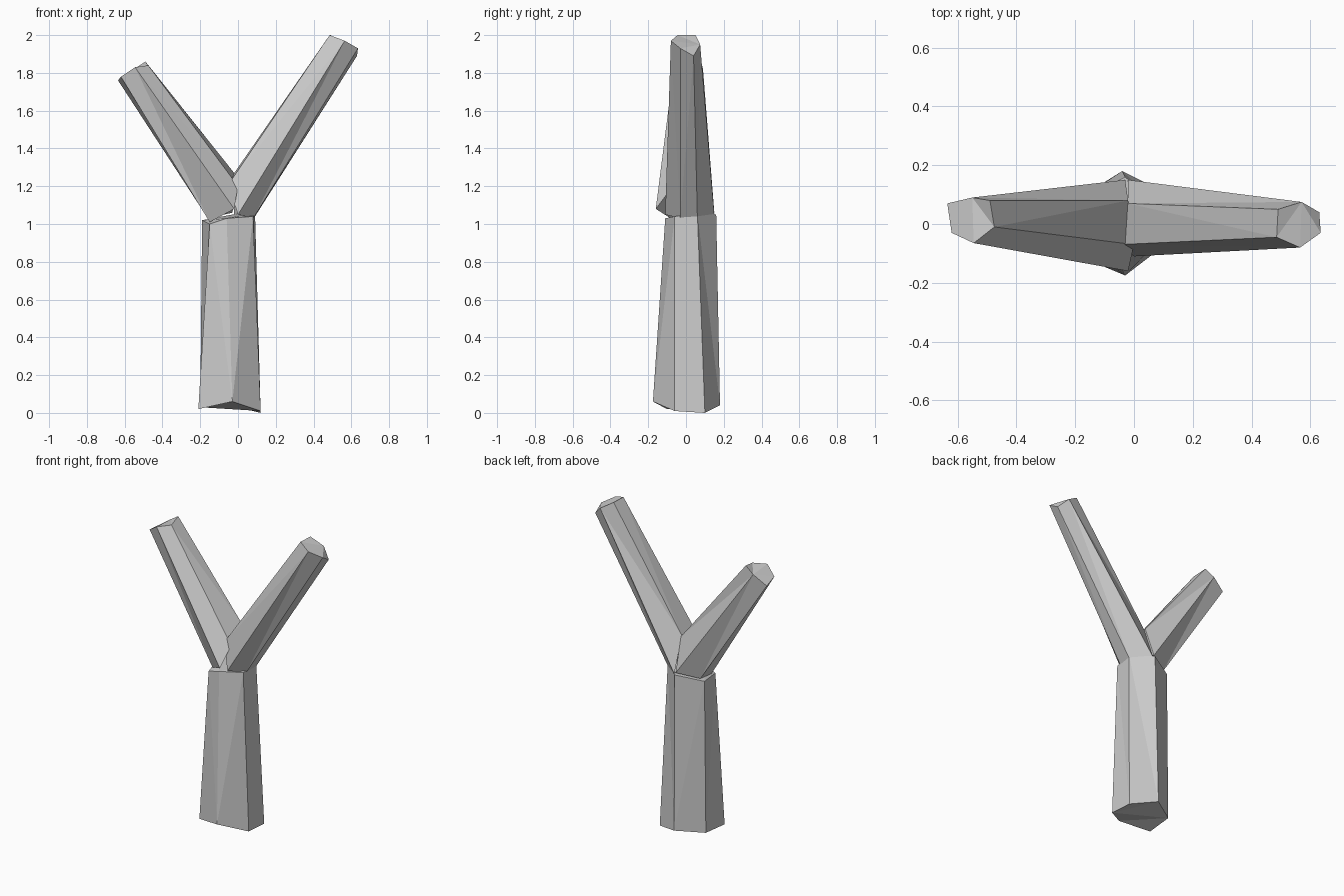
import bpy
import bmesh
from mathutils import Vector

default_cube = bpy.data.objects.get("Cube")
if default_cube:
    bpy.data.objects.remove(default_cube, do_unlink=True)

# One flat material shared by every part
bark = bpy.data.materials.new("light grey bark")
bark.use_nodes = True
bark_colour = (0.6, 0.6, 0.6, 1)
bark.diffuse_color = bark_colour
bark.node_tree.nodes["Principled BSDF"].inputs["Base Color"].default_value = bark_colour


def tapered_limb(name, lower_ring, upper_ring):
    """Bridge two uneven six-sided sections into a faceted, closed limb."""
    bm = bmesh.new()
    lower = [bm.verts.new(Vector(point)) for point in lower_ring]
    upper = [bm.verts.new(Vector(point)) for point in upper_ring]
    sides = len(lower)
    for i in range(sides):
        following = (i + 1) % sides
        bm.faces.new((lower[i], lower[following], upper[following], upper[i]))
    bm.faces.new(reversed(lower))
    bm.faces.new(upper)
    bmesh.ops.recalc_face_normals(bm, faces=bm.faces[:])
    bmesh.ops.triangulate(bm, faces=bm.faces[:])
    mesh = bpy.data.meshes.new(name)
    bm.to_mesh(mesh)
    bm.free()
    mesh.materials.append(bark)
    limb = bpy.data.objects.new(name, mesh)
    bpy.context.collection.objects.link(limb)
    return limb


# Trunk sections: front, front left, back left, back, back right, front right
tapered_limb(
    "trunk",
    [(-.03, -.175, .06), (.12, -.06, .01), (.12, .1, 0),
     (-.04, .18, .04), (-.2, .08, .03), (-.21, -.1, .02)],
    [(-.06, -.11, 1.03), (.08, -.06, 1.04), (.09, .06, 1.06),
     (-.03, .16, 1.05), (-.19, .08, 1.02), (-.15, -.09, 1)],
)

# Branch sections: upper front, upper back, back, lower back, lower front, front
tapered_limb(
    "left_branch",
    [(-.05, -.07, 1.21), (-.02, .07, 1.27), (-.02, .15, 1.05),
     (.09, .06, 1.04), (.08, -.03, 1.03), (0, -.11, 1.05)],
    [(.485, -.045, 2), (.49, .05, 2), (.57, .075, 1.95),
     (.63, .04, 1.89), (.635, -.03, 1.93), (.565, -.08, 1.97)],
)

tapered_limb(
    "right_branch",
    [(0, -.07, 1.2), (-.02, .08, 1.27), (-.03, .15, 1.06),
     (-.16, .08, 1.03), (-.15, -.05, 1.01), (-.02, -.16, 1.08)],
    [(-.475, -.01, 1.84), (-.49, .08, 1.86), (-.55, .09, 1.82),
     (-.635, .07, 1.76), (-.62, -.03, 1.78), (-.545, -.065, 1.83)],
)
